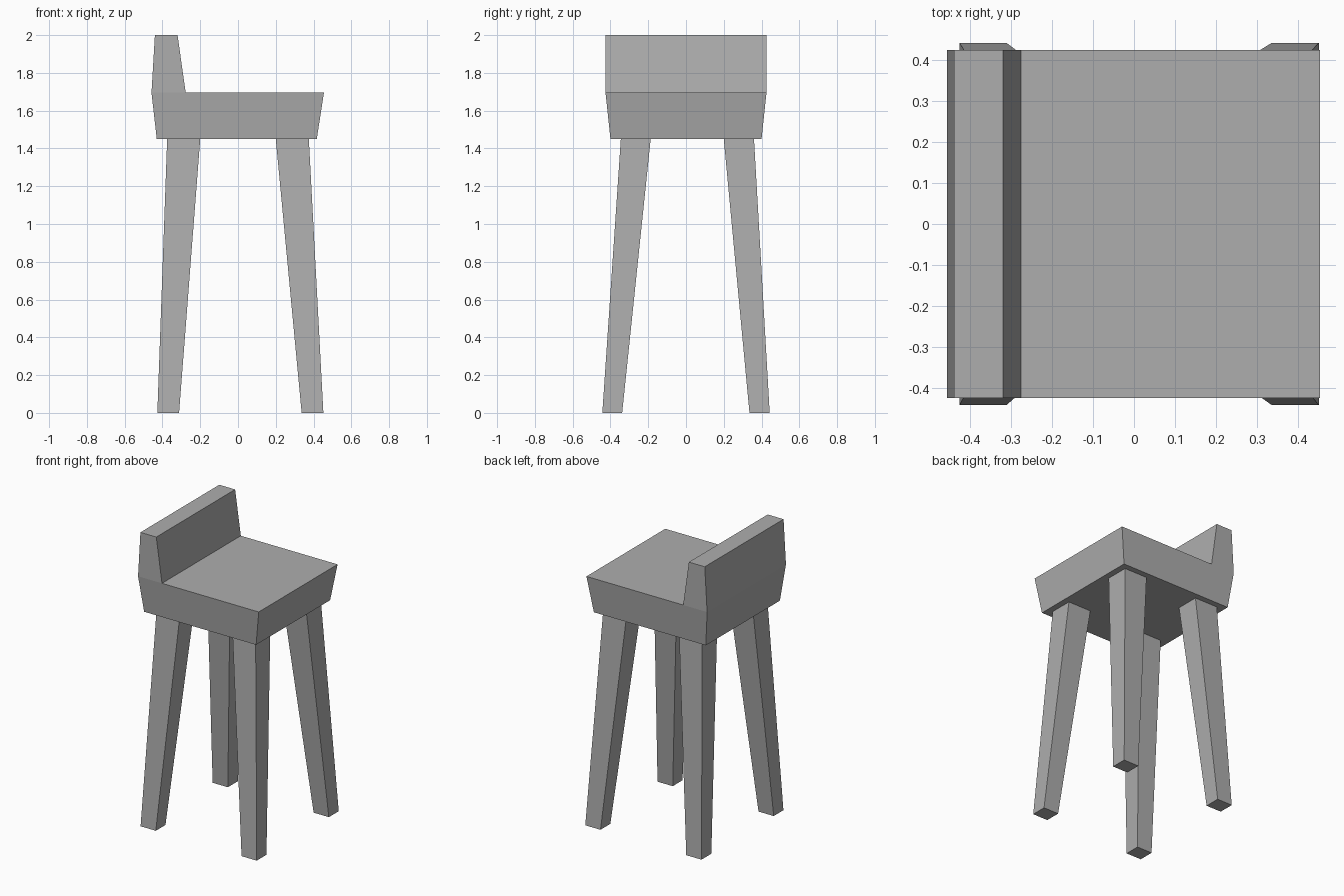
import bpy

cube = bpy.data.objects.get("Cube")
if cube:
    bpy.data.objects.remove(cube, do_unlink=True)

grey = bpy.data.materials.new("plain grey")
grey.use_nodes = True
colour = (0.42, 0.42, 0.42, 1)
grey.diffuse_color = colour
grey.node_tree.nodes["Principled BSDF"].inputs["Base Color"].default_value = colour


def add_part(name, verts, faces):
    mesh = bpy.data.meshes.new(name)
    mesh.from_pydata(verts, [], faces)
    mesh.materials.append(grey)
    part = bpy.data.objects.new(name, mesh)
    bpy.context.collection.objects.link(part)
    return part


def rectangle(x0, x1, y0, y1, z):
    return [(x0, y0, z), (x1, y0, z), (x1, y1, z), (x0, y1, z)]


def tapered_block(name, bottom, top):
    sides = [(i, (i + 1) % 4, (i + 1) % 4 + 4, i + 4) for i in range(4)]
    return add_part(name, bottom + top, [(3, 2, 1, 0), (4, 5, 6, 7)] + sides)


# Seat with low backrest: one side profile of (x, z, half depth) joined across y
profile = [(-0.43, 1.45, 0.4), (0.417, 1.45, 0.4), (0.455, 1.695, 0.426),
           (-0.277, 1.695, 0.426), (-0.32, 2.0, 0.426), (-0.44, 2.0, 0.426),
           (-0.458, 1.695, 0.426)]
n = len(profile)
verts = [(x, side * d, z) for side in (-1, 1) for x, z, d in profile]
strips = [(i, i + n, (i + 1) % n + n, (i + 1) % n) for i in range(n)]
caps = [(0, 1, 2, 3, 6), (3, 4, 5, 6)]
caps += [tuple(i + n for i in reversed(cap)) for cap in caps]
add_part("seat_and_backrest", verts, strips + caps)

# Four splayed legs, narrowing to the feet: (foot start, end, top start, end)
across = {"right": (-0.427, -0.312, -0.375, -0.2), "left": (0.337, 0.452, 0.2, 0.375)}
along = {"front": (-0.443, -0.338, -0.345, -0.187), "back": (0.336, 0.443, 0.2, 0.36)}
for end, y in along.items():
    for side, x in across.items():
        tapered_block(f"{end}_{side}_leg",
                      rectangle(*x[:2], *y[:2], 0),
                      rectangle(*x[2:], *y[2:], 1.45))
